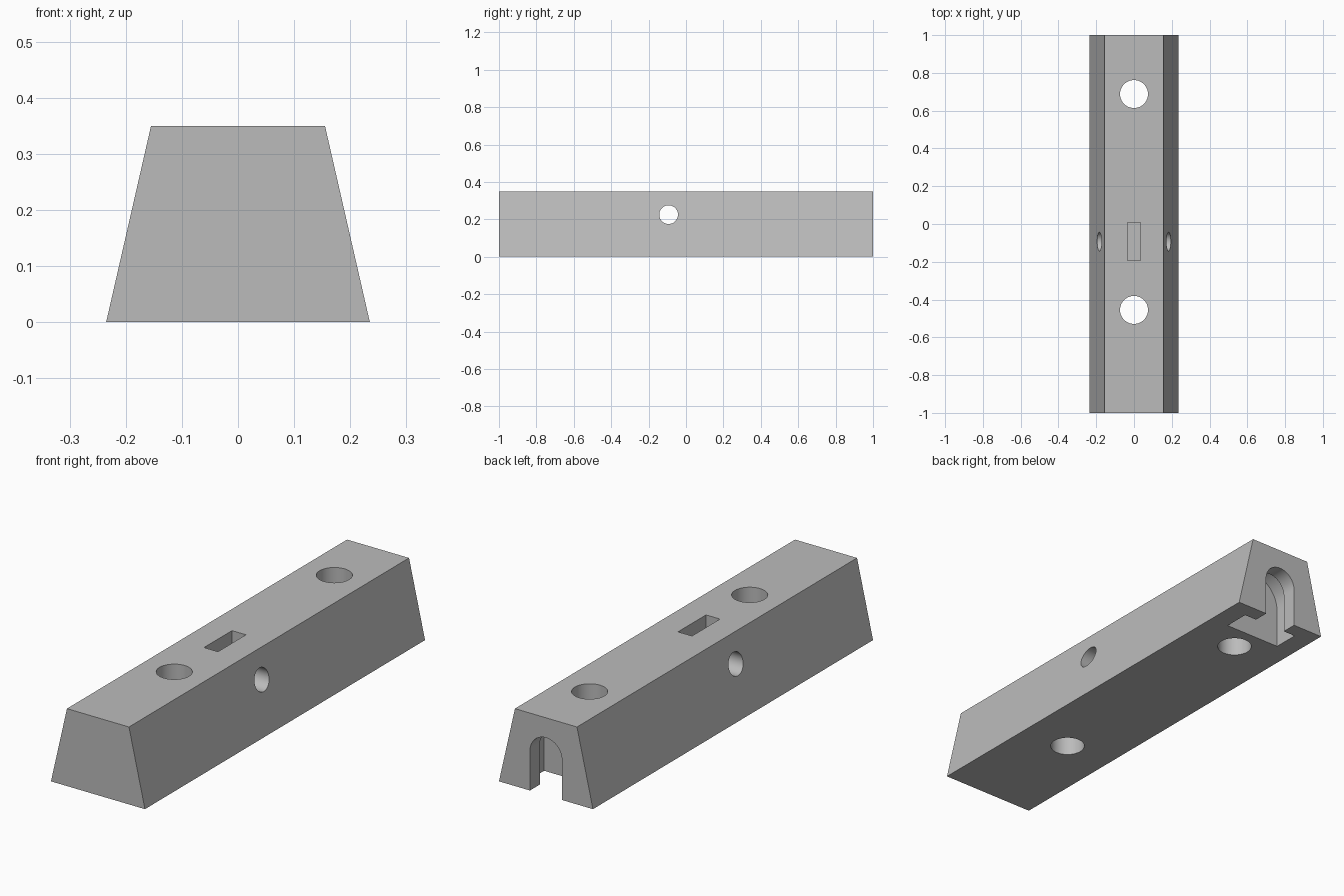
import bpy
import bmesh
from math import sin, cos, pi
from mathutils import Vector

default = bpy.data.objects.get("Cube")
if default:
    bpy.data.objects.remove(default, do_unlink=True)

grey = bpy.data.materials.new("plain grey")
grey.use_nodes = True
colour = (0.5, 0.5, 0.5, 1)
grey.diffuse_color = colour
grey.node_tree.nodes["Principled BSDF"].inputs["Base Color"].default_value = colour


def prism(name, points, depth):
    """Extrude a closed outline of 3D points along the depth vector."""
    bm = bmesh.new()
    face = bm.faces.new([bm.verts.new(p) for p in points])
    out = bmesh.ops.extrude_face_region(bm, geom=[face])
    moved = [v for v in out["geom"] if isinstance(v, bmesh.types.BMVert)]
    bmesh.ops.translate(bm, verts=moved, vec=Vector(depth))
    bmesh.ops.recalc_face_normals(bm, faces=bm.faces)
    mesh = bpy.data.meshes.new(name)
    bm.to_mesh(mesh)
    bm.free()
    mesh.materials.append(grey)
    obj = bpy.data.objects.new(name, mesh)
    bpy.context.collection.objects.link(obj)
    return obj


def circle(radius, steps=64):
    return [(radius * cos(2 * pi * i / steps), radius * sin(2 * pi * i / steps))
            for i in range(steps)]


def arch(radius, spring, steps=32):
    """Round-topped doorway outline, open below the base."""
    curve = [(radius * cos(pi * i / steps), spring + radius * sin(pi * i / steps))
             for i in range(steps + 1)]
    return [(radius, -0.1)] + curve + [(-radius, -0.1)]


# Tapered bar
base, top, height = 0.235, 0.155, 0.35
outline = [(-base, 0), (base, 0), (top, height), (-top, height)]
bar = prism("tapered_bar", [(x, -1, z) for x, z in outline], (0, 2, 0))

cutters = []

# Vertical through holes
for y in (0.688, -0.455):
    cutters.append(prism("bolt_hole_cutter",
                         [(a, y + b, -0.1) for a, b in circle(0.074)], (0, 0, 0.6)))

# Cross pin hole and the blind slot above it
pin_y = -0.093
cutters.append(prism("pin_hole_cutter",
                     [(-0.4, pin_y + a, 0.225 + b) for a, b in circle(0.05)], (0.8, 0, 0)))
slot = [(-0.035, -0.1), (0.035, -0.1), (0.035, 0.1), (-0.035, 0.1)]
cutters.append(prism("slot_cutter", [(x, pin_y + y, 0.1) for x, y in slot], (0, 0, 0.4)))

# Arched keyway in the back end: wide chamber behind a narrow mouth
cutters.append(prism("chamber_cutter",
                     [(x, 0.81, z) for x, z in arch(0.142, 0.18)], (0, 0.12, 0)))
cutters.append(prism("mouth_cutter",
                     [(x, 0.87, z) for x, z in arch(0.08, 0.18)], (0, 0.3, 0)))

for cutter in cutters:
    cutter.hide_render = True
    mod = bar.modifiers.new(cutter.name, "BOOLEAN")
    mod.operation = "DIFFERENCE"
    mod.solver = "EXACT"
    mod.object = cutter

# Bake the cuts and drop the cutters
graph = bpy.context.evaluated_depsgraph_get()
cut_mesh = bpy.data.meshes.new_from_object(bar.evaluated_get(graph))
bar.modifiers.clear()
bar.data = cut_mesh
for cutter in cutters:
    bpy.data.objects.remove(cutter, do_unlink=True)

# Smooth the round walls, keep the edges sharp
for obj in bpy.context.selected_objects:
    obj.select_set(False)
bar.select_set(True)
bpy.context.view_layer.objects.active = bar
bpy.ops.object.shade_smooth_by_angle(angle=pi / 6)
